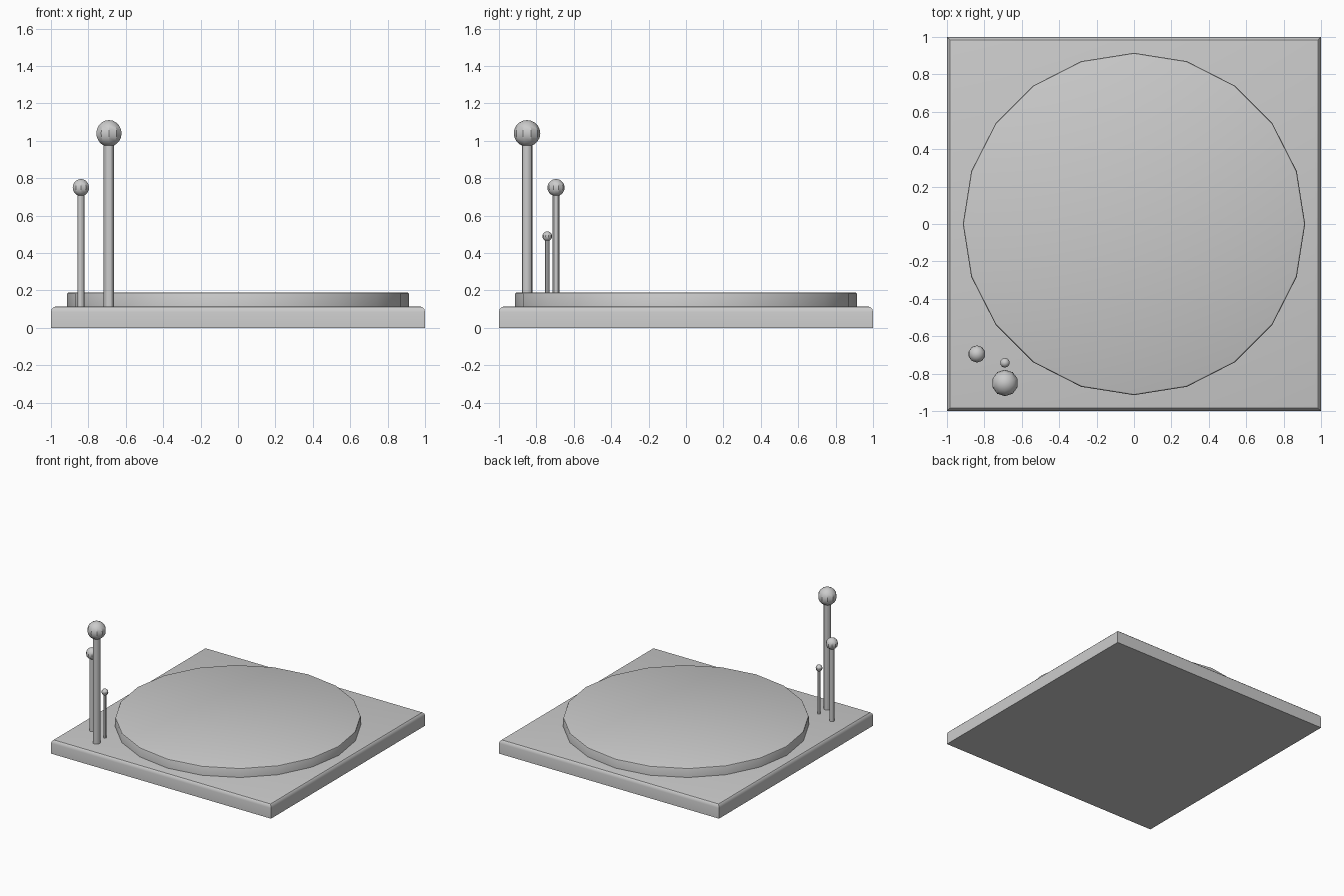
import bpy, bmesh, math

if "Cube" in bpy.data.objects:
    bpy.data.objects.remove(bpy.data.objects["Cube"])


def finish(name, bm):
    bmesh.ops.recalc_face_normals(bm, faces=bm.faces)
    mesh = bpy.data.meshes.new(name)
    bm.to_mesh(mesh)
    bm.free()
    ob = bpy.data.objects.new(name, mesh)
    bpy.context.collection.objects.link(ob)
    bpy.ops.object.select_all(action='DESELECT')
    ob.select_set(True)
    bpy.context.view_layer.objects.active = ob
    bpy.ops.object.shade_smooth_by_angle(angle=math.radians(30))
    return ob


def bevel_top(bm, z, width, segments):
    edges = [e for e in bm.edges if all(abs(v.co.z - z) < 1e-4 for v in e.verts)]
    bmesh.ops.bevel(bm, geom=edges, offset=width, segments=segments,
                    profile=0.5, affect='EDGES')


def cylinder(sides, radius, z0, z1, x=0, y=0):
    bm = bmesh.new()
    bmesh.ops.create_cone(bm, cap_ends=True, segments=sides, radius1=radius,
                          radius2=radius, depth=z1 - z0)
    bmesh.ops.translate(bm, verts=bm.verts, vec=(x, y, (z0 + z1) / 2))
    return bm


# Square base, rounded only along its upper rim
bm = bmesh.new()
bmesh.ops.create_cube(bm, size=1)
for v in bm.verts:
    v.co.x *= 2
    v.co.y *= 2
    v.co.z = 0.115 * (v.co.z + 0.5)
bevel_top(bm, 0.115, 0.03, 3)
finish("base", bm)

# Raised twenty-sided platform
bm = cylinder(20, 0.915, 0.10, 0.19)
bevel_top(bm, 0.19, 0.01, 2)
finish("round_platform", bm)

# Corner posts, each topped by a ball: x, y, post radius, ball radius, ball height
posts = {
    "large": (-0.69, -0.85, 0.028, 0.071, 1.04),
    "medium": (-0.84, -0.695, 0.019, 0.046, 0.75),
    "small": (-0.69, -0.742, 0.011, 0.026, 0.49),
}
for size, (x, y, r, ball_r, z) in posts.items():
    finish(size + "_post", cylinder(12, r, 0.10, z, x, y))
    bm = bmesh.new()
    bmesh.ops.create_uvsphere(bm, u_segments=10, v_segments=10, radius=ball_r)
    bmesh.ops.translate(bm, verts=bm.verts, vec=(x, y, z))
    finish(size + "_ball", bm)
